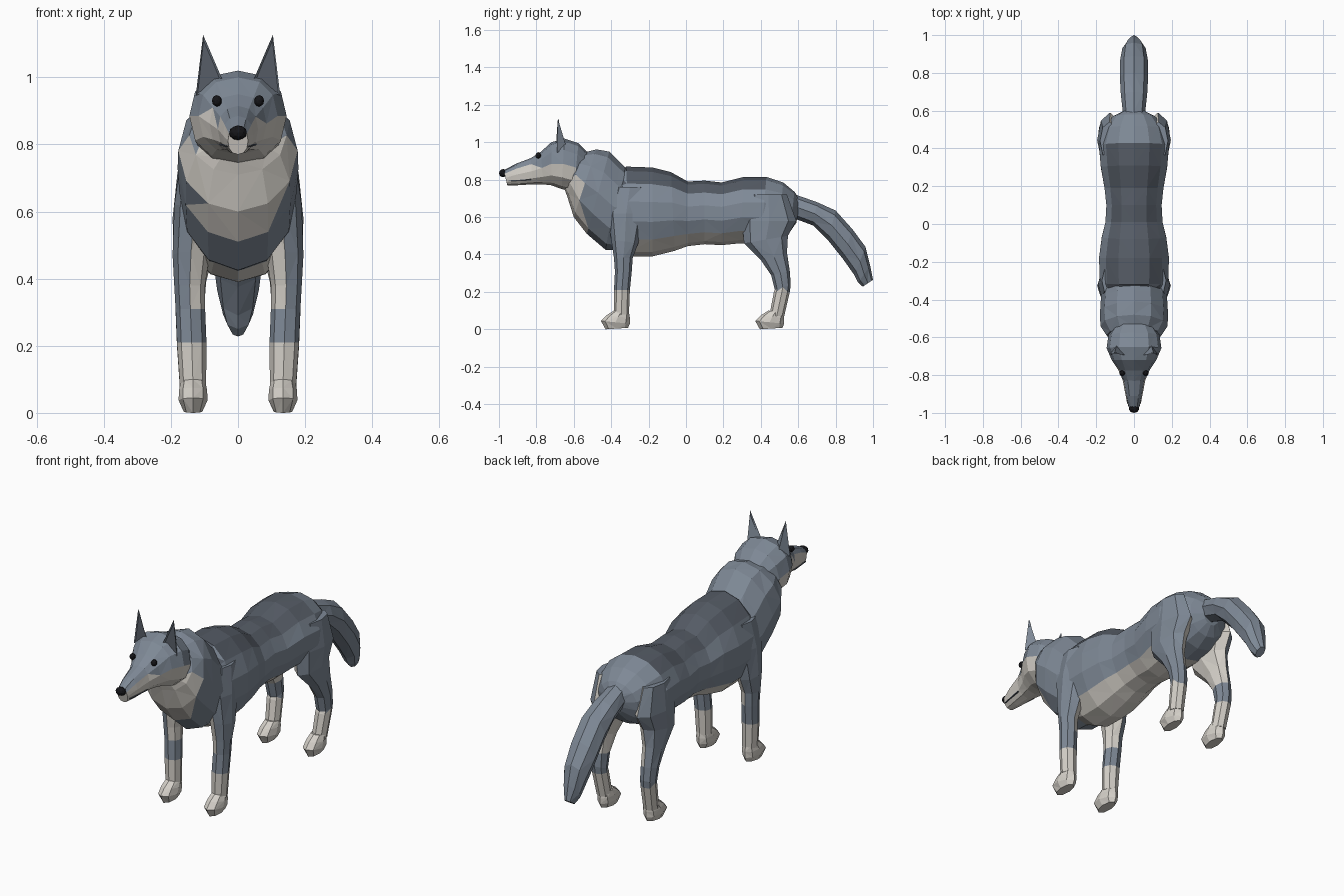
import bpy, bmesh, math
from mathutils import Vector

def material(name, rgb):
    m = bpy.data.materials.new(name)
    m.diffuse_color = (*rgb, 1)
    return m

MATS = [material("slate fur", (0.21, 0.25, 0.305)),
        material("dark saddle fur", (0.09, 0.105, 0.13)),
        material("cream fur", (0.66, 0.63, 0.58)),
        material("black", (0.008, 0.008, 0.01))]
SLATE, DARK, CREAM, BLACK = range(4)

def finish(bm, name, rule, mirror=False):
    """Paint faces by rule(centre, normal) and make the object."""
    bmesh.ops.recalc_face_normals(bm, faces=bm.faces)
    bm.normal_update()
    for f in bm.faces:
        if rule:
            f.material_index = rule(f.calc_center_median(), f.normal)
    me = bpy.data.meshes.new(name)
    bm.to_mesh(me)
    bm.free()
    for m in MATS:
        me.materials.append(m)
    ob = bpy.data.objects.new(name, me)
    bpy.context.collection.objects.link(ob)
    if mirror:
        ob.modifiers.new("mirror", 'MIRROR').use_mirror_merge = False
    return ob

def loft(name, rings, sides, rule, power=1.0, mirror=False):
    """Skin rings given as (y1, z1, y2, z2, half width, centre x)."""
    bm = bmesh.new()
    loops = []
    for y1, z1, y2, z2, hw, *cx in rings:
        a, b = Vector((0, y1, z1)), Vector((0, y2, z2))
        loop = []
        for i in range(sides):
            t = 2 * math.pi * i / sides
            c, s = [math.copysign(abs(v) ** power, v) for v in (math.cos(t), math.sin(t))]
            p = (a + b) / 2 + (a - b) / 2 * c
            p.x = hw * s + (cx[0] if cx else 0)
            loop.append(bm.verts.new(p))
        loops.append(loop)
    for k, (lo, hi) in enumerate(zip(loops, loops[1:])):
        for i in range(sides):
            j = (i + 1) % sides
            q = (lo[i], lo[j], hi[j], hi[i])
            # alternate diagonals, symmetric left and right
            if (k + i + (i >= sides // 2)) % 2:
                bm.faces.new((q[0], q[1], q[2]))
                bm.faces.new((q[0], q[2], q[3]))
            else:
                bm.faces.new((q[0], q[1], q[3]))
                bm.faces.new((q[1], q[2], q[3]))
    bm.faces.new(loops[0])
    bm.faces.new(loops[-1])
    return finish(bm, name, rule, mirror)

# Torso: dark saddle on the back, cream belly
def torso_rule(c, n):
    if n.z > 0.6 and -0.36 < c.y < 0.4:
        return DARK
    if n.z < -0.6 and c.y < 0.42:
        return CREAM
    return SLATE

loft("torso", [
    (-0.36, 0.84, -0.38, 0.43, 0.165),
    (-0.32, 0.87, -0.30, 0.39, 0.185),
    (-0.18, 0.865, -0.18, 0.39, 0.19),
    (-0.08, 0.84, -0.06, 0.42, 0.175),
    (0.01, 0.79, 0.01, 0.445, 0.155),
    (0.10, 0.795, 0.10, 0.455, 0.15),
    (0.19, 0.785, 0.19, 0.45, 0.16),
    (0.31, 0.815, 0.29, 0.46, 0.18),
    (0.43, 0.815, 0.40, 0.46, 0.19),
    (0.52, 0.785, 0.49, 0.48, 0.165),
    (0.58, 0.735, 0.555, 0.52, 0.115),
    (0.61, 0.69, 0.59, 0.57, 0.05)], 14, torso_rule)

# Neck ruff and chest, cream in front
loft("neck_and_chest", [
    (-0.26, 0.80, -0.27, 0.42, 0.16),
    (-0.35, 0.89, -0.43, 0.425, 0.175),
    (-0.41, 0.95, -0.53, 0.51, 0.18),
    (-0.48, 0.962, -0.60, 0.60, 0.178),
    (-0.545, 0.945, -0.635, 0.71, 0.145),
    (-0.58, 0.92, -0.65, 0.75, 0.10)], 12,
    lambda c, n: CREAM if c.z < 0.80 and n.y - 0.55 * n.z < -0.3 and n.z < 0.25
    and c.y < -0.37 and abs(n.x) < 0.86 else SLATE)

# Head and muzzle, cream cheeks and jaw
loft("head", [
    (-0.52, 0.94, -0.56, 0.76, 0.10),
    (-0.575, 0.995, -0.60, 0.735, 0.135),
    (-0.65, 1.02, -0.665, 0.75, 0.145),
    (-0.72, 1.0, -0.72, 0.77, 0.118),
    (-0.775, 0.95, -0.765, 0.775, 0.085),
    (-0.83, 0.915, -0.82, 0.775, 0.06),
    (-0.91, 0.885, -0.90, 0.77, 0.045),
    (-0.975, 0.85, -0.955, 0.77, 0.03)], 12,
    lambda c, n: CREAM if c.y < -0.60 and c.z < min(0.89, 0.84 + 0.25 * (c.y + 0.95))
    and n.z < 0.35 else SLATE, power=0.88)

# Mouth line: thin plate along each side of the muzzle
def box(name, corners, index, mirror=True):
    bm = bmesh.new()
    vs = [bm.verts.new(p) for p in corners]
    bmesh.ops.convex_hull(bm, input=vs)
    return finish(bm, name, lambda c, n: index, mirror)

# Ears: slim pointed shells with an inset dark hollow
bm = bmesh.new()
inner, outer, back, tip = [bm.verts.new(p) for p in (
    (0.045, -0.695, 0.99), (0.126, -0.69, 0.945), (0.09, -0.635, 0.96), (0.104, -0.685, 1.127))]
front = bm.faces.new((inner, outer, tip))
for tri in ((outer, back, tip), (back, inner, tip), (inner, back, outer)):
    bm.faces.new(tri)
bmesh.ops.recalc_face_normals(bm, faces=bm.faces)
bmesh.ops.inset_region(bm, faces=[front], thickness=0.010, depth=-0.006)
front.material_index = DARK
finish(bm, "ears", None, mirror=True)

# Eyes and nose
def ball(name, loc, size, mirror=False):
    bm = bmesh.new()
    bmesh.ops.create_icosphere(bm, subdivisions=2, radius=1)
    for v in bm.verts:
        v.co = Vector([a * b for a, b in zip(v.co, size)]) + Vector(loc)
    return finish(bm, name, lambda c, n: BLACK, mirror)

ball("eyes", (0.063, -0.79, 0.93), (0.015, 0.015, 0.017), mirror=True)
ball("nose", (0, -0.978, 0.835), (0.027, 0.022, 0.022))

# Legs: cream socks and cream inner faces
def leg_rule(c, n):
    return CREAM if c.z < 0.21 or (c.z > 0.31 and n.x < -0.35) else SLATE

loft("front_legs", [
    (-0.38, 0.76, -0.22, 0.76, 0.045, 0.125),
    (-0.42, 0.62, -0.22, 0.62, 0.062, 0.128),
    (-0.40, 0.48, -0.255, 0.46, 0.055, 0.14),
    (-0.385, 0.38, -0.285, 0.38, 0.046, 0.144),
    (-0.38, 0.31, -0.29, 0.31, 0.044, 0.142),
    (-0.385, 0.21, -0.30, 0.21, 0.044, 0.138),
    (-0.385, 0.08, -0.305, 0.08, 0.039, 0.134)], 8, leg_rule, mirror=True)

loft("hind_legs", [
    (0.34, 0.72, 0.54, 0.72, 0.05, 0.13),
    (0.30, 0.58, 0.59, 0.58, 0.068, 0.127),
    (0.31, 0.46, 0.545, 0.50, 0.06, 0.132),
    (0.40, 0.37, 0.54, 0.41, 0.047, 0.142),
    (0.455, 0.29, 0.555, 0.31, 0.042, 0.144),
    (0.475, 0.21, 0.56, 0.24, 0.04, 0.143),
    (0.47, 0.20, 0.555, 0.20, 0.04, 0.142),
    (0.445, 0.07, 0.525, 0.07, 0.037, 0.136)], 8, leg_rule, mirror=True)

# Paws: short wedges stepping forward from each leg
for name, y in (("front_paws", 0.0), ("hind_paws", 0.825)):
    loft(name, [
        (y - 0.385, 0.10, y - 0.305, 0.09, 0.036, 0.134),
        (y - 0.425, 0.075, y - 0.30, 0.06, 0.042, 0.134),
        (y - 0.455, 0.045, y - 0.30, 0.03, 0.043, 0.134),
        (y - 0.43, 0.0, y - 0.31, 0.008, 0.028, 0.134)], 8,
        lambda c, n: CREAM, mirror=True)

# Tail: bushy, drooping backwards
loft("tail", [
    (0.50, 0.76, 0.54, 0.60, 0.05),
    (0.60, 0.715, 0.60, 0.585, 0.06),
    (0.70, 0.68, 0.68, 0.555, 0.07),
    (0.80, 0.635, 0.76, 0.475, 0.075),
    (0.89, 0.535, 0.84, 0.375, 0.074),
    (0.96, 0.44, 0.90, 0.29, 0.062),
    (0.985, 0.34, 0.92, 0.25, 0.045),
    (1.0, 0.265, 0.945, 0.228, 0.022)], 8, lambda c, n: SLATE)

# Mouth corners
box("mouth_line", [(0.037, -0.95, 0.796), (0.037, -0.95, 0.792), (0.055, -0.83, 0.803),
                   (0.055, -0.83, 0.798), (0.02, -0.95, 0.794), (0.04, -0.83, 0.80)], DARK)
